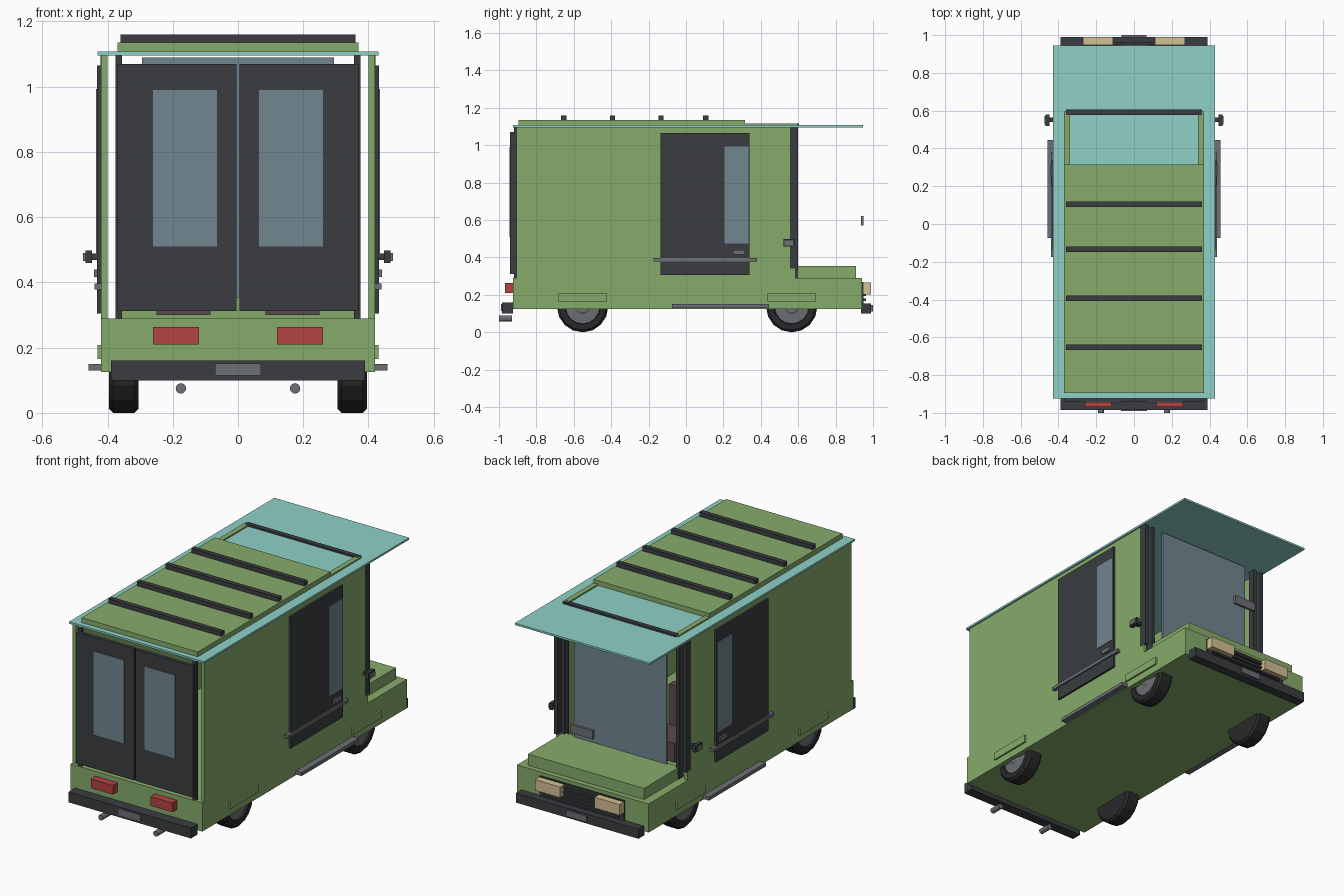
import bpy, bmesh, math
from mathutils import Matrix, Vector

if "Cube" in bpy.data.objects:
    bpy.data.objects.remove(bpy.data.objects["Cube"])


def material(name, r, g, b):
    m = bpy.data.materials.new(name)
    m.diffuse_color = [(c / 255) ** 2.2 for c in (r, g, b)] + [1]
    m.use_nodes = True
    m.node_tree.nodes["Principled BSDF"].inputs["Base Color"].default_value = m.diffuse_color
    return m


GREEN = material("green_paint", 133, 170, 106)
DARK = material("dark_trim", 60, 63, 66)
TYRE = material("tyre_rubber", 45, 45, 47)
GLASS = material("glass", 112, 133, 143)
TEAL = material("canopy_teal", 142, 208, 199)
RED = material("tail_red", 178, 68, 68)
BEIGE = material("lamp_beige", 210, 190, 145)
BROWN = material("seat_brown", 92, 76, 76)
GREY = material("metal_grey", 108, 111, 116)


def finish(bm, name, mat, mirror):
    bmesh.ops.recalc_face_normals(bm, faces=bm.faces)
    me = bpy.data.meshes.new(name)
    bm.to_mesh(me)
    bm.free()
    me.materials.append(mat)
    ob = bpy.data.objects.new(name, me)
    bpy.context.collection.objects.link(ob)
    if mirror:
        ob.modifiers.new("mirror", "MIRROR").use_mirror_merge = False
    return ob


def box(name, x, y, z, mat, mirror=False):
    """Box from (min, max) ranges, optionally mirrored across x = 0."""
    bm = bmesh.new()
    size = [b - a for a, b in (x, y, z)]
    mid = [(a + b) / 2 for a, b in (x, y, z)]
    bmesh.ops.create_cube(bm, size=1, matrix=Matrix.Translation(mid) @ Matrix.Diagonal(size + [1]))
    return finish(bm, name, mat, mirror)


def lathe(name, profile, axis, center, mat, sides=16, mirror=True):
    """Spin (distance along axis, radius) points round an axis through center."""
    bm = bmesh.new()
    side = Vector((0, 0, 1))
    vs = [bm.verts.new(center + axis * a + side * r) for a, r in profile]
    es = [bm.edges.new(p) for p in zip(vs, vs[1:])]
    bmesh.ops.spin(bm, geom=vs + es, cent=center, axis=axis, angle=2 * math.pi, steps=sides)
    bmesh.ops.remove_doubles(bm, verts=bm.verts, dist=1e-5)
    return finish(bm, name, mat, mirror)


# Body shell
box("lower_body", (-.42, .42), (-.925, .94), (.125, .29), GREEN)
box("side_wall", (.40, .42), (-.905, .585), (.29, 1.097), GREEN, True)
box("hood", (-.37, .37), (.583, .91), (.29, .355), GREEN)
box("front_pillar", (.355, .375), (.56, .60), (.29, 1.097), DARK, True)
box("front_pillar_trim", (.40, .421), (.555, .60), (.34, 1.097), DARK, True)
box("rear_pillar", (.355, .375), (-.92, -.90), (.29, 1.097), DARK, True)
box("windshield", (-.295, .295), (.588, .598), (.355, 1.09), GLASS)

# Roof
box("canopy_sheet", (-.43, .43), (-.925, .945), (1.096, 1.107), TEAL)
box("roof_panel", (-.37, .37), (-.895, .315), (1.107, 1.135), GREEN)
box("roof_frame_rail", (.34, .37), (.315, .595), (1.107, 1.115), GREEN, True)
box("roof_frame_bar", (-.36, .36), (.577, .605), (1.107, 1.117), DARK)
for i, y in enumerate((.105, -.133, -.393, -.653)):
    box(f"roof_bar_{i + 1}", (-.36, .36), (y - .014, y + .014), (1.135, 1.16), DARK)

# Rear doors and rear fittings
box("rear_door", (.005, .37), (-.94, -.92), (.312, 1.07), DARK, True)
box("rear_door_window", (.065, .26), (-.944, -.938), (.51, .99), GLASS, True)
box("tail_light", (.12, .26), (-.968, -.925), (.21, .263), RED, True)
box("rear_bumper", (-.39, .39), (-.985, -.925), (.10, .16), DARK)
box("rear_plate", (-.07, .07), (-.99, -.984), (.115, .152), GREY)
lathe("exhaust_pipe", [(0, 0), (0, .016), (.07, .016), (.07, 0)], Vector((0, 1, 0)),
      Vector((.175, -1, .075)), GREY, 12)

# Front fittings
box("front_bumper", (-.39, .39), (.935, .99), (.10, .155), DARK)
box("front_plate", (-.065, .065), (.989, 1.0), (.112, .147), GREY)
box("grille", (-.27, .27), (.94, .95), (.155, .27), DARK)
for i in range(4):
    z = .168 + i * .025
    box(f"grille_slat_{i + 1}", (-.24, .24), (.95, .962), (z, z + .012), DARK)
box("headlight", (.11, .27), (.945, .99), (.203, .265), BEIGE, True)
box("rear_view_mirror", (-.07, .07), (.935, .95), (.572, .622), GREY)

# Sliding side doors
box("side_door", (.42, .432), (-.135, .34), (.305, 1.065), DARK, True)
box("side_door_window", (.43, .436), (.205, .334), (.475, .993), GLASS, True)
box("side_door_rail", (.42, .44), (-.175, .38), (.378, .397), GREY, True)
box("side_door_handle", (.43, .442), (.25, .315), (.417, .44), GREY, True)
box("side_step", (.42, .458), (-.075, .445), (.13, .15), GREY, True)

# Wing mirrors
box("mirror_arm", (.42, .45), (.54, .565), (.468, .488), DARK, True)
box("mirror_head", (.447, .468), (.52, .58), (.46, .498), DARK, True)
box("mirror_cap", (.468, .475), (.527, .573), (.465, .49), GREY, True)

# Wheels and wheel arch trims
for end, y in (("rear", -.553), ("front", .565)):
    c = Vector((0, y, .137))
    X = Vector((1, 0, 0))
    lathe(end + "_tyre", [(.305, 0), (.305, .125), (.317, .137), (.383, .137), (.395, .125),
                          (.395, .095), (.38, .09), (.38, 0)], X, c, TYRE)
    lathe(end + "_hub", [(.375, 0), (.375, .091), (.386, .091), (.39, .04), (.396, .03), (.396, 0)],
          X, c, GREY)
    box(end + "_arch_trim", (.42, .43), (y - .13, y + .13), (.165, .208), GREEN, True)

# Seats
box("seat_base", (.085, .25), (.27, .46), (.30, .41), BROWN, True)
box("seat_back", (.085, .25), (.23, .28), (.30, .64), BROWN, True)
